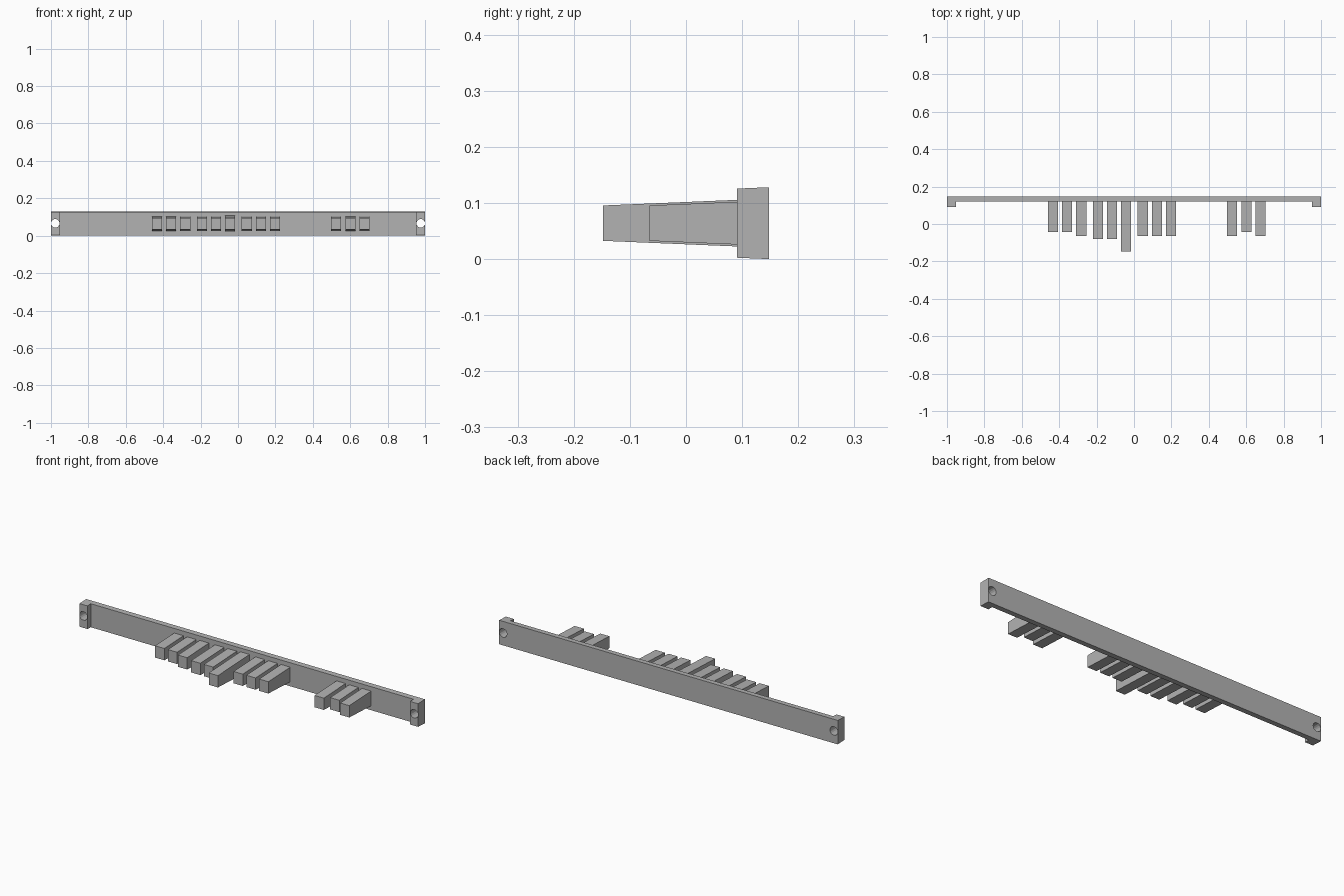
import bpy, bmesh, math
from mathutils import Matrix

cube = bpy.data.objects.get("Cube")
if cube:
    bpy.data.objects.remove(cube)

grey = bpy.data.materials.new("plain grey")
grey.use_nodes = True
GREY = (0.45, 0.45, 0.45, 1)
grey.diffuse_color = GREY
grey.node_tree.nodes["Principled BSDF"].inputs["Base Color"].default_value = GREY

BACK, FACE, PAD = 0.148, 0.119, 0.091   # depth of rail back, rail face, end pads
MID = 0.064                             # centre height
DRAFT = 0.042                           # slope of the moulded top and bottom faces


def add_object(name, bm):
    bmesh.ops.recalc_face_normals(bm, faces=bm.faces)
    mesh = bpy.data.meshes.new(name)
    bm.to_mesh(mesh)
    bm.free()
    mesh.materials.append(grey)
    obj = bpy.data.objects.new(name, mesh)
    bpy.context.collection.objects.link(obj)
    return obj


def extrude_profile(name, outline, depth, matrix):
    """Extrude a flat outline along its own z and place it."""
    bm = bmesh.new()
    face = bm.faces.new([bm.verts.new((u, v, 0)) for u, v in outline])
    moved = bmesh.ops.extrude_face_region(bm, geom=[face])["geom"]
    verts = [g for g in moved if isinstance(g, bmesh.types.BMVert)]
    bmesh.ops.translate(bm, verts=verts, vec=(0, 0, depth))
    bm.transform(matrix)
    return add_object(name, bm)


# Rail with end pads: plan outline, then tapered towards the front
plan = [(-1, BACK), (-1, PAD), (-0.953, PAD), (-0.953, FACE),
        (0.953, FACE), (0.953, PAD), (1, PAD), (1, BACK)]
rail = extrude_profile("rail", plan, 2 * MID, Matrix())
for v in rail.data.vertices:
    inset = (BACK - v.co.y) * DRAFT
    v.co.z += inset if v.co.z < MID else -inset

# Screw holes through both end pads
for side, x in (("right", -0.977), ("left", 0.977)):
    bm = bmesh.new()
    bmesh.ops.create_cone(bm, cap_ends=True, segments=16, radius1=0.023,
                          radius2=0.023, depth=0.3,
                          matrix=Matrix.Translation((x, 0.12, MID + 0.002))
                          @ Matrix.Rotation(math.pi / 2, 4, 'X'))
    cutter = add_object(side + "_hole_cutter", bm)
    cutter.hide_render = True
    cutter.hide_set(True)
    hole = rail.modifiers.new(side + " hole", 'BOOLEAN')
    hole.operation = 'DIFFERENCE'
    hole.solver = 'EXACT'
    hole.object = cutter

# Apply the holes and drop the cutters
bpy.context.view_layer.update()
cut = bpy.data.meshes.new_from_object(
    rail.evaluated_get(bpy.context.evaluated_depsgraph_get()))
rail.modifiers.clear()
rail.data = cut
for side in ("right", "left"):
    bpy.data.objects.remove(bpy.data.objects[side + "_hole_cutter"])

# Tapered fingers: groups of three, each with its tip depths
WIDTH, PITCH, TIP = 0.054, 0.0755, 0.0315
groups = {
    -0.433: (-0.042, -0.042, -0.065),
    -0.193: (-0.081, -0.081, -0.148),
    0.047: (-0.065, -0.065, -0.065),
    0.525: (-0.065, -0.042, -0.065),
}
to_side = Matrix(((0, 0, 1, 0), (1, 0, 0, 0), (0, 1, 0, 0), (0, 0, 0, 1)))
for start, tips in groups.items():
    for i, tip in enumerate(tips):
        root = FACE + 0.005
        half = TIP + (root - tip) * DRAFT
        outline = [(root, MID - half), (root, MID + half),
                   (tip, MID + TIP), (tip, MID - TIP)]
        left_edge = start + i * PITCH - WIDTH / 2
        extrude_profile("finger", outline, WIDTH,
                        Matrix.Translation((left_edge, 0, 0)) @ to_side)
